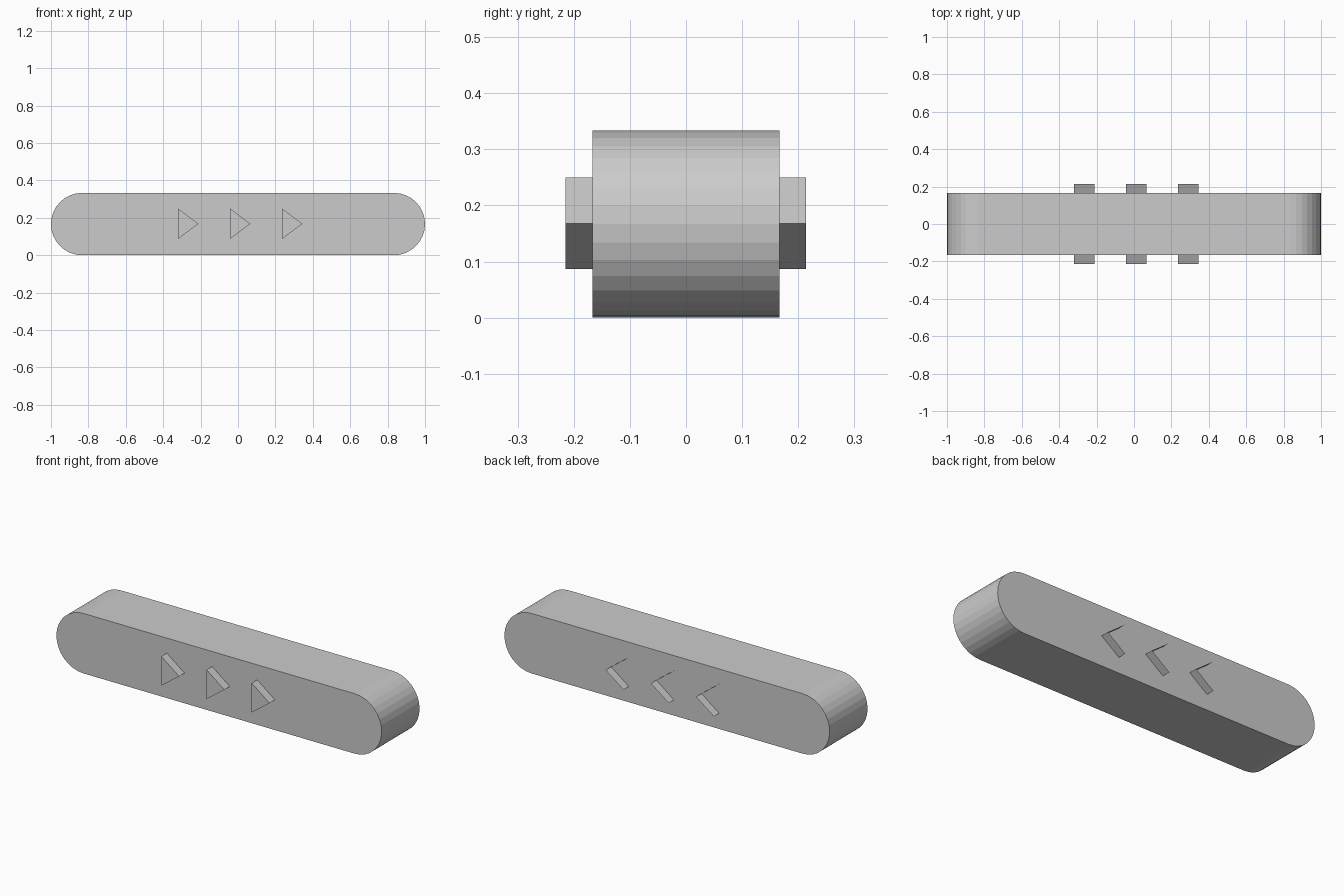
import bpy, bmesh, math

if "Cube" in bpy.data.objects:
    bpy.data.objects.remove(bpy.data.objects["Cube"])

R = 1 / 6            # end radius and half depth
HALF = 1 - R         # centre of the rounded ends
SEG = 16             # sides per rounded end


def finish(name, bm):
    mesh = bpy.data.meshes.new(name)
    bm.to_mesh(mesh)
    bm.free()
    obj = bpy.data.objects.new(name, mesh)
    bpy.context.collection.objects.link(obj)
    return obj


# Bar: pill outline extruded along y
bm = bmesh.new()
outline = []
for cx, start in ((HALF, -90), (-HALF, 90)):
    for i in range(SEG + 1):
        a = math.radians(start + 180 * i / SEG)
        outline.append((cx + R * math.cos(a), R + R * math.sin(a)))
face = bm.faces.new([bm.verts.new((x, -R, z)) for x, z in outline])
ext = bmesh.ops.extrude_face_region(bm, geom=[face])
bmesh.ops.translate(bm, vec=(0, 2 * R, 0),
                    verts=[v for v in ext["geom"] if isinstance(v, bmesh.types.BMVert)])
bmesh.ops.recalc_face_normals(bm, faces=bm.faces)
finish("rounded_bar", bm)


# Arrows: pass through the bar, capped in front, open at the back and left
def arrow(name, x):
    bm = bmesh.new()
    profile = ((x, 0.25), (x + 0.109, 0.168), (x, 0.087))
    front = [bm.verts.new((px, -0.215, pz)) for px, pz in profile]
    back = [bm.verts.new((px, 0.214, pz)) for px, pz in profile]
    bm.faces.new(front[::-1])
    for i in range(2):
        bm.faces.new((front[i], front[i + 1], back[i + 1], back[i]))
    bmesh.ops.recalc_face_normals(bm, faces=bm.faces)
    # outward normals: the cap must face the front
    cap = min(bm.faces, key=lambda f: f.calc_center_median().y)
    if cap.normal.y > 0:
        bmesh.ops.reverse_faces(bm, faces=bm.faces)
    finish(name, bm)


for n, x in enumerate((-0.321, -0.043, 0.235)):
    arrow(f"arrow_{n + 1}", x)
